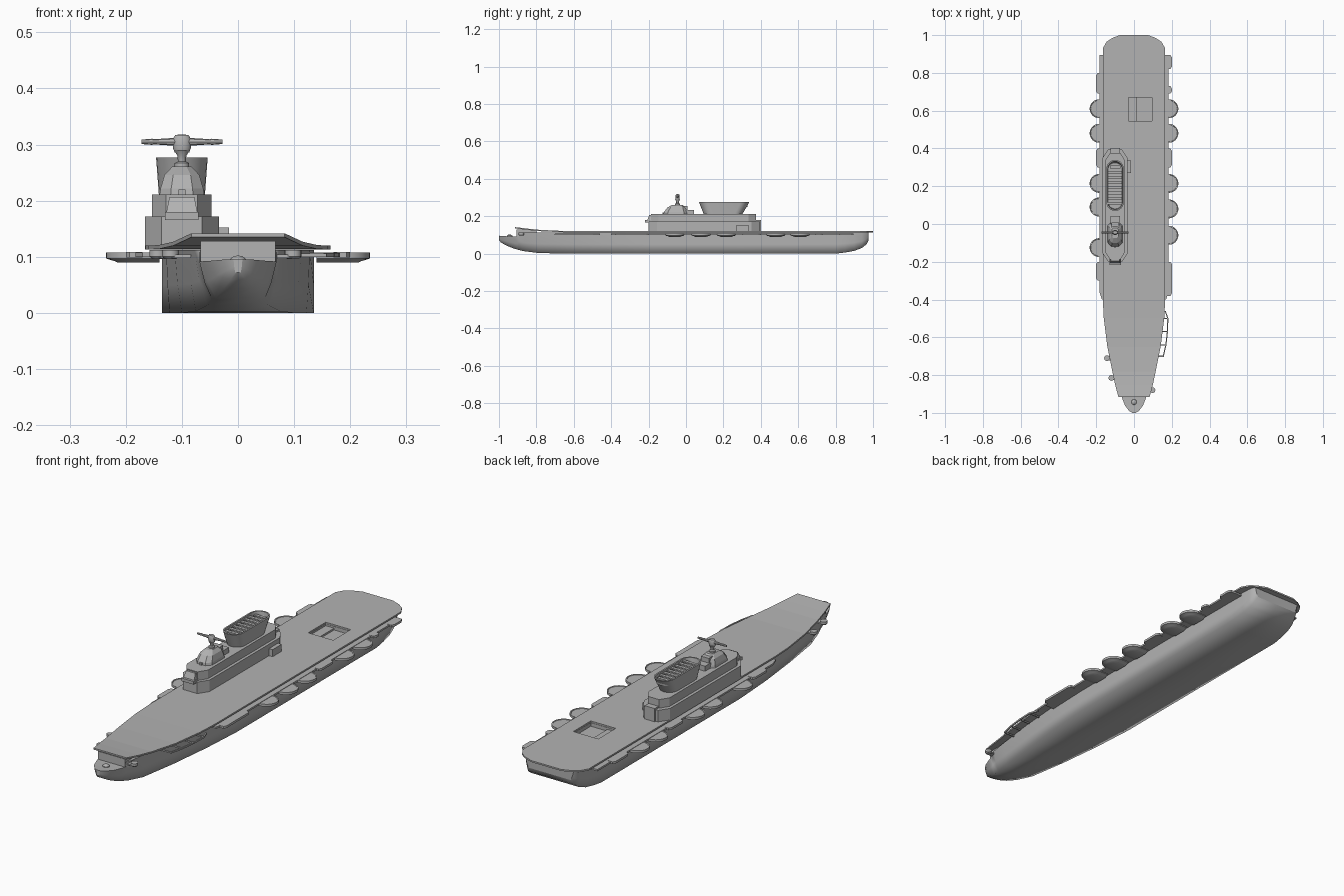
import bpy, bmesh, math

if "Cube" in bpy.data.objects:
    bpy.data.objects.remove(bpy.data.objects["Cube"])

grey = bpy.data.materials.new("ship_grey")
grey.diffuse_color = (0.45, 0.45, 0.45, 1)
grey.use_nodes = True
grey.node_tree.nodes["Principled BSDF"].inputs["Base Color"].default_value = grey.diffuse_color


def make(name, bm, smooth=None):
    bmesh.ops.recalc_face_normals(bm, faces=bm.faces)
    me = bpy.data.meshes.new(name)
    bm.to_mesh(me)
    bm.free()
    ob = bpy.data.objects.new(name, me)
    bpy.context.collection.objects.link(ob)
    me.materials.append(grey)
    if smooth:
        bpy.ops.object.select_all(action='DESELECT')
        ob.select_set(True)
        bpy.context.view_layer.objects.active = ob
        bpy.ops.object.shade_smooth_by_angle(angle=math.radians(smooth))
    return ob


def loft(name, rings, smooth=None):
    """Skin a list of equal-length closed rings and cap both ends."""
    bm = bmesh.new()
    vs = [[bm.verts.new(p) for p in r] for r in rings]
    n = len(rings[0])
    for a, b in zip(vs, vs[1:]):
        for i in range(n):
            j = (i + 1) % n
            bm.faces.new((a[i], a[j], b[j], b[i]))
    bm.faces.new(vs[0])
    bm.faces.new(vs[-1])
    return make(name, bm, smooth)


def slab(name, pts, z0, z1, smooth=None):
    return loft(name, [[(x, y, z) for x, y in pts] for z in (z0, z1)], smooth)


def box(name, x0, x1, y0, y1, z0, z1):
    return slab(name, [(x0, y0), (x1, y0), (x1, y1), (x0, y1)], z0, z1)


def octagon(cx, hx, y0, y1, c, d):
    """Chamfered rectangle; c = chamfer in x, d = chamfer in y."""
    return [(cx - hx + c, y0), (cx + hx - c, y0), (cx + hx, y0 + d), (cx + hx, y1 - d),
            (cx + hx - c, y1), (cx - hx + c, y1), (cx - hx, y1 - d), (cx - hx, y0 + d)]


def capsule(cx, cy, r, half, z, n=12):
    ring = []
    for s, start in ((1, 0), (-1, math.pi)):
        for i in range(n + 1):
            a = start + math.pi * i / n
            ring.append((cx + r * math.cos(a), cy + s * (half - r) + r * math.sin(a), z))
    return ring


def lathe(name, cx, cy, prof, n=16, sy=1.0, smooth=40):
    rings = [[(cx + r * math.cos(2 * math.pi * i / n), cy + sy * r * math.sin(2 * math.pi * i / n), z)
              for i in range(n)] for r, z in prof]
    return loft(name, rings, smooth)


# Hull: stations of y, top half width, bottom half width, keel z, top z
stations = [(-1, .008, .005, .072, .096), (-.99, .026, .013, .06, .095), (-.96, .048, .026, .043, .093),
            (-.92, .064, .04, .027, .092), (-.9, .069, .045, .022, .092), (-.895, .07, .046, .02, .112),
            (-.865, .078, .055, .013, .112), (-.785, .09, .075, .003, .112), (-.6, .113, .1, 0, .112),
            (-.4, .128, .122, 0, .112), (-.2, .135, .135, 0, .112), (.3, .135, .135, 0, .112),
            (.8, .135, .135, 0, .112), (.85, .135, .132, .006, .112), (.9, .134, .128, .015, .112),
            (.94, .132, .122, .03, .112), (.965, .128, .115, .05, .112), (.975, .12, .105, .07, .112)]
rings = []
for y, w, b, k, t in stations:
    m = k + (t - k) * .45
    wm = b + (w - b) * .6
    rings.append([(w, y, t), (wm, y, m), (b, y, k), (0, y, k), (-b, y, k), (-wm, y, m), (-w, y, t)])
hull = loft("hull", rings)
for p in hull.data.polygons:
    p.use_smooth = p.normal.z < .5 and abs(p.normal.y) < .98

# Flight deck, rising at the bow
deck_st = [(-.915, .083, .142), (-.85, .1, .134), (-.78, .115, .127), (-.65, .141, .121), (-.5, .16, .12),
           (-.4, .165, .12), (.93, .165, .12), (.965, .145, .12), (.985, .115, .12), (1, .075, .12)]
deck = loft("flight_deck", [[(-w, y, z), (w, y, z), (w, y, z - .007), (-w, y, z - .007)]
                            for y, w, z in deck_st])

# Aircraft lift well cut through deck and hull top
cutter = box("lift_cutter", -.03, .095, .545, .67, .096, .2)
for ob in (deck, hull):
    mod = ob.modifiers.new("lift_well", 'BOOLEAN')
    mod.operation = 'DIFFERENCE'
    mod.solver = 'EXACT'
    mod.object = cutter
    bpy.context.view_layer.objects.active = ob
    bpy.ops.object.modifier_apply(modifier=mod.name)
bpy.data.objects.remove(cutter)
box("lift_step", -.03, .012, .545, .67, .095, .104)

# Bow fittings
box("bow_bulkhead", -.067, .067, -.905, -.8, .09, .128)
lathe("capstan", 0, -.943, [(.015, .09), (.014, .096), (.008, .101), (.002, .102)])
for x, y in ((-.143, -.71), (-.12, -.815), (.098, -.88)):
    lathe("bow_gun_tub", x, y, [(.01, .096), (.015, .101), (.015, .112)])
    box("tub_bracket", min(x, x * .7), max(x, x * .7), y - .012, y + .012, .098, .104)

# Side galleries: stepped catwalk with wider bays, and rounded gun sponsons
bays = {-1: [(.69, .8), (.3, .4), (-.3, -.2)], 1: [(.82, .895), (.69, .73), (.3, .4), (-.38, -.2)]}
guns = {-1: [.61, .48, .215, .09, -.125], 1: [.61, .48, .215, .08, -.06]}
for s in (-1, 1):
    slab("catwalk", [(s * .11, -.4), (s * .17, -.4), (s * .183, -.36), (s * .183, .895), (s * .11, .895)],
         .1, .108)
    for y0, y1 in bays[s]:
        slab("catwalk_bay", [(s * .17, y0), (s * .193, y0), (s * .2, y0 + .012), (s * .2, y1 - .012),
                             (s * .193, y1), (s * .17, y1)], .099, .109)
    for cy in guns[s]:
        rr = []
        for z, k in ((.09, .6), (.092, .68), (.097, 1), (.108, 1), (.108, .9), (.106, .88)):
            ring = [(s * .14, cy - .05 * k, z)]
            for i in range(17):
                a = -math.pi / 2 + math.pi * i / 16
                ring.append((s * (.185 + .05 * k * math.cos(a)), cy + .05 * k * math.sin(a), z))
            ring.append((s * .14, cy + .05 * k, z))
            rr.append(ring)
        loft("gun_sponson", rr, 35)

# Open boat gallery frame on the forward starboard side
path = [(.168, -.46), (.182, -.5), (.18, -.57), (.172, -.64), (.158, -.7)]
for (xa, ya), (xb, yb) in zip(path, path[1:]):
    slab("gallery_rail", [(xa - .006, ya), (xa, ya), (xb, yb), (xb - .006, yb)], .1, .107)
    box("gallery_strut", xb - .055, xb, yb - .003, yb + .003, .1, .106)

# Island tiers
CX = -.1
slab("island_lower", octagon(CX, .066, -.2, .395, .03, .045), .113, .172)
slab("island_upper", octagon(CX, .053, -.187, .375, .025, .04), .17, .211)
box("island_bridge", -.13, -.07, -.218, -.15, .166, .18)
loft("bridge_front", [[(CX - w, y, z), (CX + w, y, z), (CX + w, -.15, z), (CX - w, -.15, z)]
                      for w, y, z in ((.028, -.208, .178), (.022, -.196, .207))])
box("island_rear_step", -.125, -.075, .37, .402, .12, .18)
box("island_side_locker", -.04, -.016, .27, .335, .118, .152)

# Conning tower
loft("conning_tower", [[(x, y, z) for x, y in octagon(CX, hx, y0, y1, hx * .5, hx * .55)]
                       for hx, y0, y1, z in ((.04, -.12, .012, .21), (.038, -.118, .01, .222),
                                             (.031, -.1, .0, .246), (.017, -.075, -.02, .261))])
box("tower_rear_cabin", -.12, -.08, -.03, .008, .21, .255)
box("tower_rear_step", -.125, -.075, .0, .042, .21, .234)
box("tower_front_hatch", -.106, -.094, -.125, -.09, .21, .22)

# Radar mast
MY = -.045
lathe("radar_base", CX, MY, [(.013, .258), (.013, .267), (.007, .27), (.008, .28), (.014, .29)])
lathe("radar_head", CX, MY, [(.013, .286), (.016, .294), (.016, .31), (.012, .317), (.004, .318)], sy=.7)
for s in (-1, 1):
    loft("radar_arm", [[(CX + s * dx, MY + r * math.cos(math.pi * i / 4), .305 + r * math.sin(math.pi * i / 4))
                        for i in range(8)]
                       for dx, r in ((.01, .007), (.03, .006), (.05, .0045), (.053, .0055), (.072, .004))], 40)

# Funnel with recessed grille
loft("funnel", [capsule(CX, .198, .041, .103, .21), capsule(CX, .204, .046, .135, .277),
                capsule(CX, .204, .039, .128, .277), capsule(CX, .204, .037, .124, .25)], 35)
for i in range(8):
    y = .108 + i * .0275
    w = .037 if .1 < y < .29 else .028
    box("funnel_slat", CX - w, CX + w, y - .006, y + .008, .264, .27)
